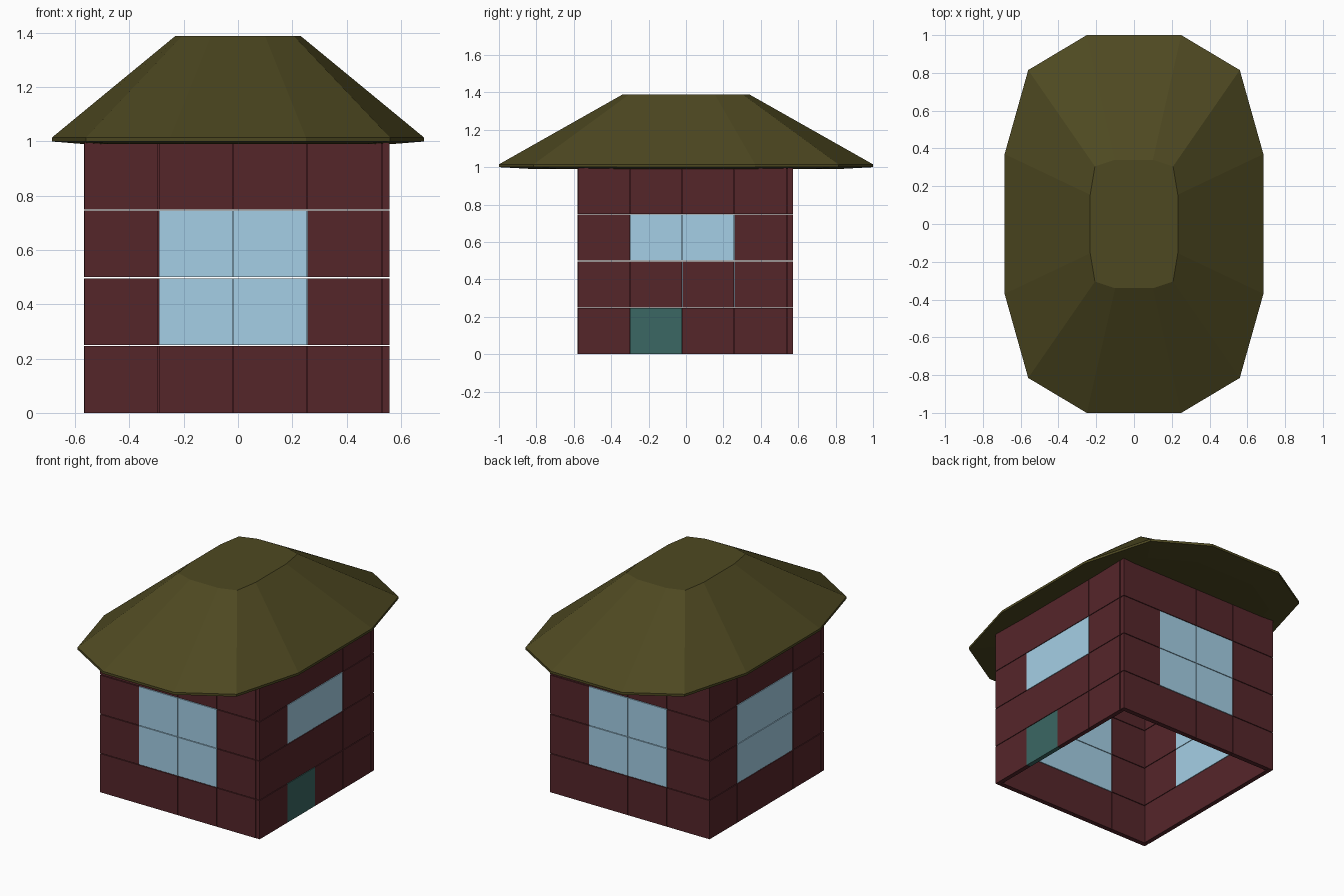
import bpy, bmesh
from mathutils import Matrix, Vector

if "Cube" in bpy.data.objects:
    bpy.data.objects.remove(bpy.data.objects["Cube"])


def material(name, rgb):
    m = bpy.data.materials.new(name)
    m.diffuse_color = (*[(c / 255) ** 2.2 for c in rgb], 1)
    m.use_nodes = True
    m.node_tree.nodes["Principled BSDF"].inputs["Base Color"].default_value = m.diffuse_color
    return m


WALL = material("wall_red", (86, 42, 46))
GLASS = material("window_blue", (163, 206, 229))
DOOR = material("door_green", (61, 103, 99))
ROOF = material("roof_olive", (79, 74, 38))


def finish(bm, name, mat):
    bmesh.ops.recalc_face_normals(bm, faces=bm.faces)
    me = bpy.data.meshes.new(name)
    bm.to_mesh(me)
    bm.free()
    me.materials.append(mat)
    ob = bpy.data.objects.new(name, me)
    bpy.context.collection.objects.link(ob)


def panels(name, mat, cells, start, along, inward, width, thick):
    """Separate boxes on a 4 x 4 wall grid, with hairline joints."""
    bm = bmesh.new()
    for col, row in cells:
        c = start + along * width * (col + 0.5) + inward * thick / 2
        c.z = 0.25 * row + 0.123
        size = along * (width - 0.002) + inward * thick
        scale = Matrix.Diagonal((abs(size.x), abs(size.y), 0.246, 1))
        bmesh.ops.create_cube(bm, size=1, matrix=Matrix.Translation(c) @ scale)
    finish(bm, name, mat)


# Four walls in a pinwheel: each one covers the end of its neighbour
X, Y = Vector((1, 0, 0)), Vector((0, 1, 0))
walls = {
    "front": (Vector((-0.567, -0.579, 0)), X, Y, 0.274, 0.03),
    "right": (Vector((0.558, -0.579, 0)), Y, -X, 0.279, 0.028),
    "back": (Vector((0.558, 0.572, 0)), -X, -Y, 0.274, 0.03),
    "left": (Vector((-0.567, 0.572, 0)), -Y, X, 0.279, 0.028),
}
for side, frame in walls.items():
    rows = (2,) if side == "right" else (1, 2)
    window = [(c, r) for c in (1, 2) for r in rows]
    door = [(1, 0)] if side == "right" else []
    solid = [(c, r) for c in range(4) for r in range(4)
             if (c, r) not in window + door]
    panels(side + "_wall", WALL, solid, *frame)
    panels(side + "_window", GLASS, window, *frame)
    if door:
        panels("door", DOOR, door, *frame)


# Roof: stacked twelve-sided rings, from underside to cap
def ring(bm, corner, z):
    pts = corner + [(-x, y) for x, y in reversed(corner)]
    pts += [(-x, -y) for x, y in pts]
    return [bm.verts.new((x, y, z)) for x, y in pts]


eave = [(0.685, 0.37), (0.56, 0.815), (0.25, 1.0)]
under = [(x * 0.82, y * 0.82) for x, y in eave]
cap = [(0.232, 0.155), (0.207, 0.305), (0.1, 0.34)]
bm = bmesh.new()
rings = [ring(bm, under, 0.99), ring(bm, eave, 1.0),
         ring(bm, eave, 1.015), ring(bm, cap, 1.388)]
for a, b in zip(rings, rings[1:]):
    for i in range(12):
        j = (i + 1) % 12
        bm.faces.new((a[i], a[j], b[j], b[i]))
bm.faces.new(rings[0])
bm.faces.new(rings[-1])
finish(bm, "roof", ROOF)
